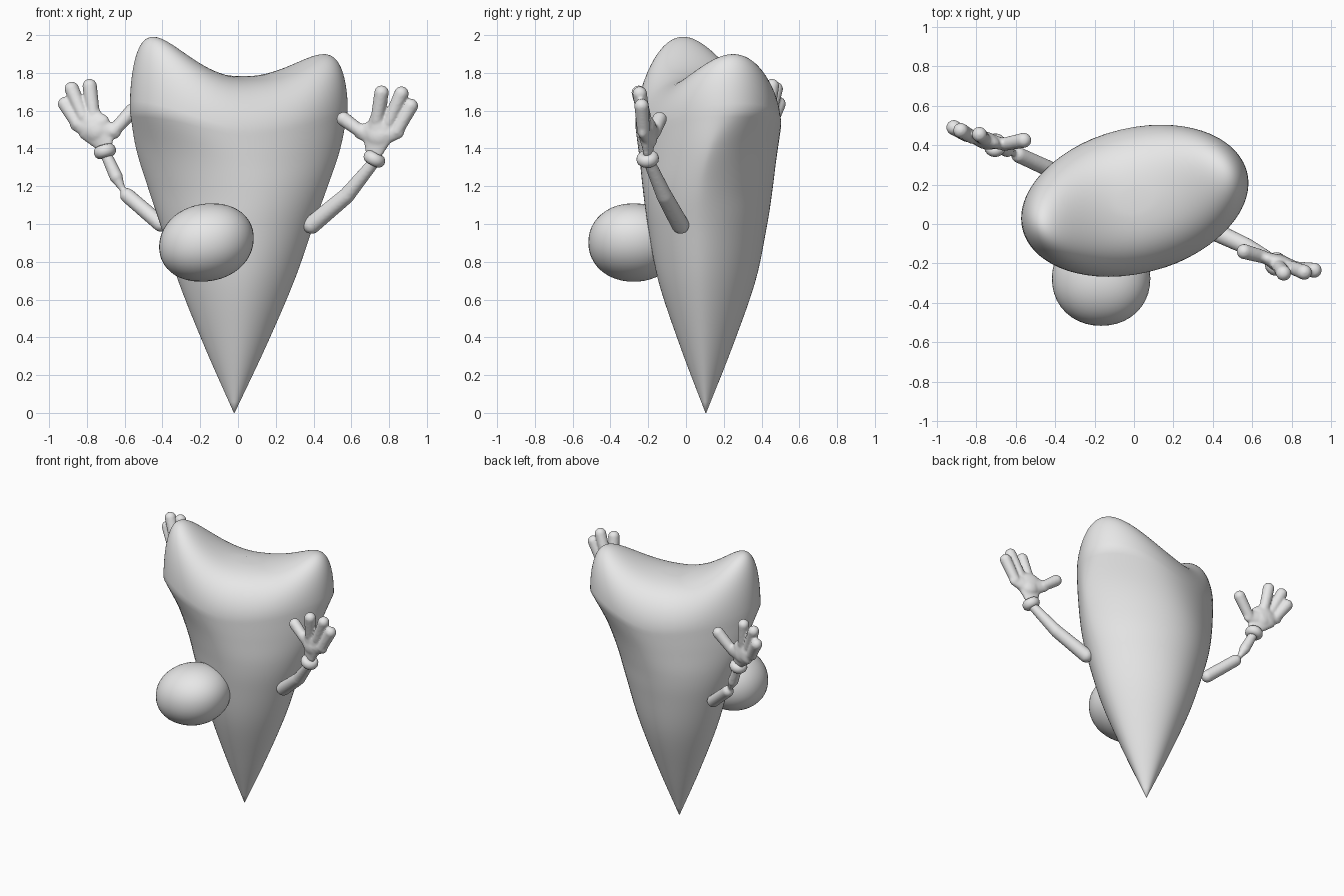
import bpy, bmesh
from math import sin, cos, pi, radians, sqrt
from mathutils import Vector

cube = bpy.data.objects.get("Cube")
if cube:
    bpy.data.objects.remove(cube)

grey = bpy.data.materials.new("plain_grey")
grey.use_nodes = True
grey.diffuse_color = (0.8, 0.8, 0.8, 1)
grey.node_tree.nodes["Principled BSDF"].inputs["Base Color"].default_value = (0.8, 0.8, 0.8, 1)


def finish(name, bm):
    bmesh.ops.recalc_face_normals(bm, faces=bm.faces)
    mesh = bpy.data.meshes.new(name)
    bm.to_mesh(mesh)
    bm.free()
    mesh.materials.append(grey)
    mesh.shade_smooth()
    obj = bpy.data.objects.new(name, mesh)
    bpy.context.collection.objects.link(obj)
    return obj


def catmull(points, steps):
    pts = [Vector(p) for p in points]
    pts = [2 * pts[0] - pts[1]] + pts + [2 * pts[-1] - pts[-2]]
    out = []
    for a, b, c, d in zip(pts, pts[1:], pts[2:], pts[3:]):
        for i in range(steps):
            t = i / steps
            out.append(b + (c - a) * t / 2 + (2 * a - 5 * b + 4 * c - d) * t * t / 2
                       + (3 * b - a - 3 * c + d) * t ** 3 / 2)
    return out + [pts[-2]]


def section(x, y, p, q, count):
    """Closed outline with given half-widths along x, y and the two diagonals."""
    x, y, p, q = x * x, y * y, p * p, q * q
    mean, c2, s2, c4 = (x + y + p + q) / 4, (x - y) / 2, (p - q) / 2, (x + y - p - q) / 4
    out = []
    for k in range(count):
        t = 2 * pi * k / count
        h = sqrt(mean + c2 * cos(2 * t) + s2 * sin(2 * t) + c4 * cos(4 * t))
        dh = (-c2 * sin(2 * t) + s2 * cos(2 * t) - 2 * c4 * sin(4 * t)) / h
        out.append((h * cos(t) - dh * sin(t), h * sin(t) + dh * cos(t)))
    return out


def capsule(bm, start, end, r0, r1, flat=1.0, side=(0, 1, 0)):
    """Round-ended tapered limb; flat squeezes it along the side direction."""
    start, end = Vector(start), Vector(end)
    axis = (end - start).normalized()
    y = Vector(side)
    y = (y - axis * y.dot(axis)).normalized()
    x = y.cross(axis)
    for v in bmesh.ops.create_uvsphere(bm, u_segments=20, v_segments=13, radius=1)["verts"]:
        p, r = (end, r1) if v.co.z > 0 else (start, r0)
        v.co = p + r * (x * v.co.x + y * v.co.y * flat + axis * v.co.z)


def blend(obj, voxel, smooth):
    rem = obj.modifiers.new("blend", 'REMESH')
    rem.mode = 'VOXEL'
    rem.voxel_size = voxel
    rem.use_smooth_shade = True
    sm = obj.modifiers.new("soften", 'SMOOTH')
    sm.factor, sm.iterations = 0.5, smooth


# Body: twisting oval rings rising to a two-peaked saddle
SEG, CAP, TILT, TOP, WIDE, DEEP = 80, 30, radians(18), 1.6, 0.587, 0.37
rings = catmull([(0, 0.002, 0.002, 0.002, 0.002), (0.35, 0.162, 0.138, 0.135, 0.152),
                 (0.7, 0.307, 0.257, 0.252, 0.288), (1.0, 0.406, 0.315, 0.325, 0.372),
                 (1.2, 0.475, 0.342, 0.372, 0.412), (1.4, 0.54, 0.362, 0.44, 0.428),
                 (TOP, 0.577, 0.386, 0.54, 0.434)], 6)
bm = bmesh.new()
loops = []


def dip(u):
    return 0.12 * max(0, 1 - (u / WIDE) ** 2) ** 2


def add_ring(outline, scale, f, height):
    loop = []
    for x, y in outline:
        x, y = x * scale, y * scale
        u, v = x * cos(TILT) + y * sin(TILT), y * cos(TILT) - x * sin(TILT)
        loop.append(bm.verts.new((-0.02 + 0.024 * f, 0.0, 0.0)))
        loop[-1].co += Vector((x, 0.105 + 0.013 * f + y, height(u, v)))
    loops.append(loop)


for z, *widths in rings:
    f = z / TOP
    add_ring(section(*widths, SEG), 1, f, lambda u, v: z - dip(u) * f ** 5)
for j in range(1, CAP):
    phi = pi / 2 * (1 - j / CAP) ** 1.5

    def saddle(u, v):
        ridge = 1.07 * u ** 2.3 if u > 0 else 1.36 * u * u
        rise = 0.18 + dip(u) + ridge
        return TOP - dip(u) + rise * cos(phi) * (1 - 0.3 * (v / DEEP) ** 2)
    add_ring(section(*rings[-1][1:], SEG), sin(phi) ** 0.4, 1, saddle)
for low, high in zip(loops, loops[1:]):
    for k in range(SEG):
        n = (k + 1) % SEG
        bm.faces.new((low[k], low[n], high[n], high[k]))
bm.faces.new(loops[0])
bm.faces.new(loops[-1])
finish("body", bm)

# Nose: a slightly squared ball
bm = bmesh.new()
bmesh.ops.create_uvsphere(bm, u_segments=40, v_segments=24, radius=1)
for v in bm.verts:
    c = v.co / sum(abs(w) ** 2.1 for w in v.co) ** (1 / 2.1)
    v.co = (-0.167 + 0.25 * c.x + 0.012 * c.z, -0.277 + 0.24 * c.y, 0.902 + 0.207 * c.z + 0.012 * c.x)
finish("nose", bm)


def arm(name, path):
    bm = bmesh.new()
    for (p, r0), (q, r1) in path:
        capsule(bm, p, q, r0, r1)
    blend(finish(name, bm), 0.009, 3)


def cuff(name, centre, axis):
    bm = bmesh.new()
    turn = Vector(axis).to_track_quat('Z', 'Y').to_matrix()
    grid = [[bm.verts.new(Vector(centre) + turn @ Vector(
        ((0.03 + 0.03 * cos(t)) * cos(s), (0.03 + 0.03 * cos(t)) * sin(s), 0.034 * sin(t))))
        for t in (2 * pi * j / 12 for j in range(12))]
        for s in (2 * pi * i / 28 for i in range(28))]
    for i in range(28):
        for j in range(12):
            m, n = (i + 1) % 28, (j + 1) % 12
            bm.faces.new((grid[i][j], grid[m][j], grid[m][n], grid[i][n]))
    finish(name, bm)


def hand(name, wrist, palm, digits):
    """Flattened palm with three fingers and a thumb, blended together."""
    bm = bmesh.new()
    side = (0.3, 0.95, 0)
    capsule(bm, wrist, palm, 0.055, 0.095, 0.45, side)
    for base, tip in digits:
        capsule(bm, palm, base, 0.07, 0.042, 0.65, side)
        capsule(bm, base, tip, 0.034, 0.039)
    blend(finish(name, bm), 0.008, 4)


# Left arm
arm("left_arm", [(((0.39, -0.03, 0.995), 0.048), ((0.575, -0.115, 1.15), 0.043)),
                 (((0.575, -0.115, 1.15), 0.043), ((0.73, -0.2, 1.34), 0.03))])
cuff("left_cuff", (0.722, -0.203, 1.345), (0.45, -0.1, 0.85))
hand("left_hand", (0.725, -0.2, 1.4), (0.74, -0.2, 1.47),
     [((0.65, -0.165, 1.49), (0.56, -0.14, 1.555)),
      ((0.735, -0.215, 1.55), (0.76, -0.25, 1.695)),
      ((0.80, -0.22, 1.54), (0.865, -0.245, 1.69)),
      ((0.84, -0.225, 1.49), (0.915, -0.235, 1.625))])

# Right arm, with a pinched elbow
arm("right_arm", [(((-0.41, 0.27, 1.0), 0.042), ((-0.585, 0.35, 1.15), 0.04)),
                  (((-0.61, 0.36, 1.18), 0.015), ((-0.645, 0.375, 1.25), 0.036)),
                  (((-0.645, 0.375, 1.25), 0.036), ((-0.70, 0.4, 1.37), 0.03))])
cuff("right_cuff", (-0.705, 0.4, 1.385), (-0.25, 0.1, 0.95))
hand("right_hand", (-0.715, 0.41, 1.435), (-0.755, 0.425, 1.5),
     [((-0.66, 0.405, 1.49), (-0.56, 0.425, 1.60)),
      ((-0.765, 0.435, 1.58), (-0.785, 0.455, 1.73)),
      ((-0.82, 0.44, 1.57), (-0.88, 0.475, 1.715)),
      ((-0.85, 0.45, 1.53), (-0.915, 0.49, 1.635))])
